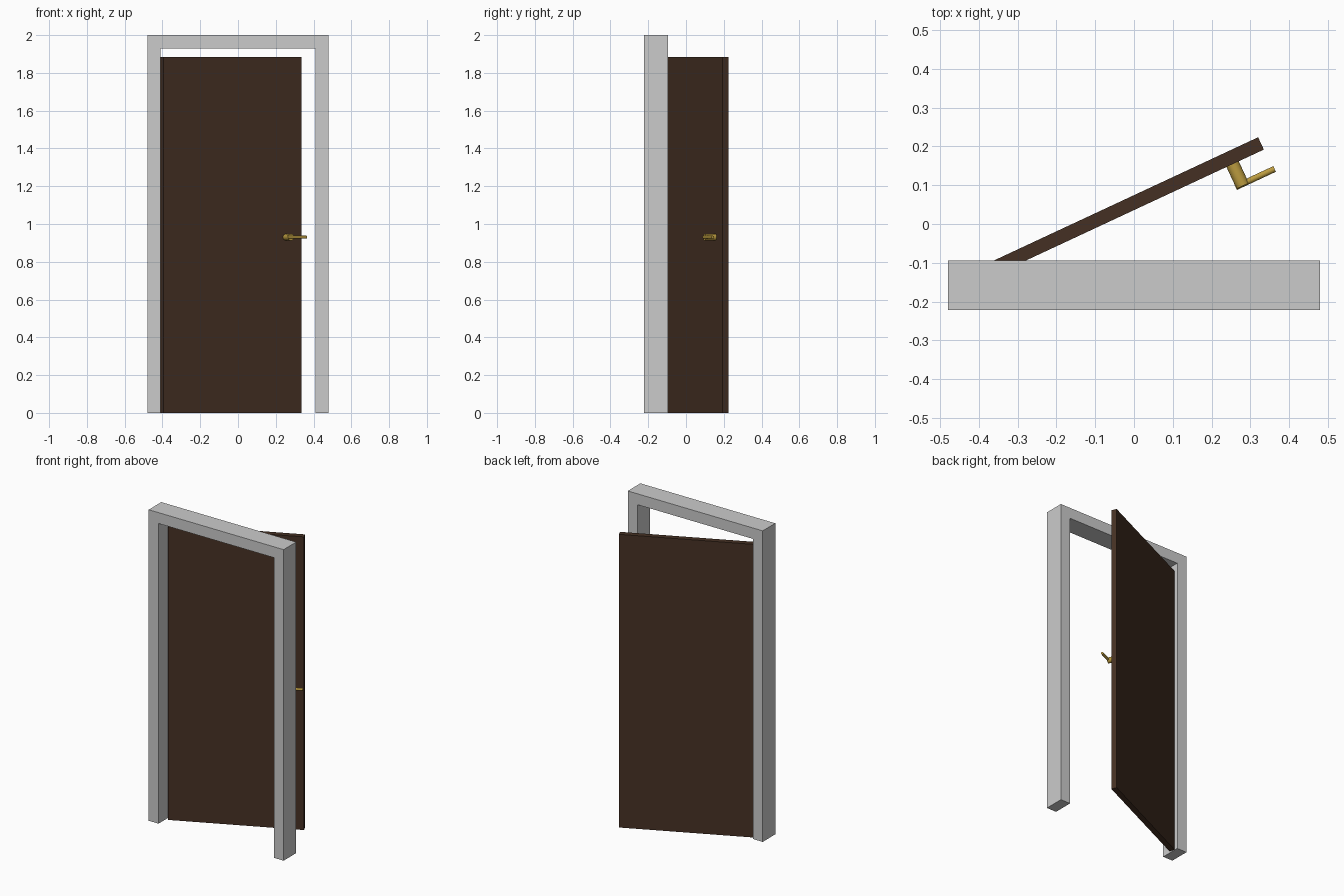
import bpy, bmesh, math
from mathutils import Matrix, Vector

if "Cube" in bpy.data.objects:
    bpy.data.objects.remove(bpy.data.objects["Cube"])

ANGLE = math.radians(25)          # how far the door is open
DOOR_W, DOOR_T, DOOR_H = 0.805, 0.035, 1.885
HANDLE_Z = 0.93


def material(name, rgb):
    m = bpy.data.materials.new(name)
    m.diffuse_color = (*rgb, 1)
    m.use_nodes = True
    m.node_tree.nodes["Principled BSDF"].inputs["Base Color"].default_value = m.diffuse_color
    return m


def finish(name, bm, mat=None, smooth=False):
    bmesh.ops.recalc_face_normals(bm, faces=bm.faces)
    me = bpy.data.meshes.new(name)
    bm.to_mesh(me)
    bm.free()
    ob = bpy.data.objects.new(name, me)
    bpy.context.collection.objects.link(ob)
    if mat:
        me.materials.append(mat)
    if smooth:
        bpy.ops.object.select_all(action='DESELECT')
        ob.select_set(True)
        bpy.context.view_layer.objects.active = ob
        bpy.ops.object.shade_smooth_by_angle(angle=math.radians(40))
    return ob


def cylinder(name, start, end, radius, mat):
    a, b = Vector(start), Vector(end)
    rot = (b - a).to_track_quat('Z', 'Y').to_matrix().to_4x4()
    bm = bmesh.new()
    bmesh.ops.create_cone(bm, cap_ends=True, segments=32, radius1=radius, radius2=radius,
                          depth=(b - a).length, matrix=Matrix.Translation((a + b) / 2) @ rot)
    return finish(name, bm, mat, smooth=True)


wood = material("dark_wood", (0.06, 0.03, 0.017))
brass = material("brass", (0.5, 0.33, 0.05))

# Door frame: one arch profile extruded through the wall depth
profile = [(-0.48, 0), (-0.48, 2), (0.48, 2), (0.48, 0),
           (0.41, 0), (0.41, 1.93), (-0.41, 1.93), (-0.41, 0)]
bm = bmesh.new()
face = bm.faces.new([bm.verts.new((x, -0.222, z)) for x, z in profile])
ext = bmesh.ops.extrude_face_region(bm, geom=[face])
bmesh.ops.translate(bm, vec=(0, 0.128, 0),
                    verts=[v for v in ext["geom"] if isinstance(v, bmesh.types.BMVert)])
finish("door_frame", bm)

# Door leaf: local origin at the free edge of its front face
bm = bmesh.new()
bmesh.ops.create_cube(bm, size=1, matrix=Matrix.Translation((-DOOR_W / 2, DOOR_T / 2, DOOR_H / 2))
                      @ Matrix.Diagonal((DOOR_W, DOOR_T, DOOR_H, 1)))
parts = [finish("door_leaf", bm, wood)]

# Handle: stem out of the front face, lever parallel to the door
parts.append(cylinder("handle_stem", (-0.089, 0, HANDLE_Z), (-0.089, -0.062, HANDLE_Z), 0.0175, brass))
parts.append(cylinder("handle_lever", (-0.107, -0.057, HANDLE_Z), (0.004, -0.057, HANDLE_Z), 0.008, brass))

# Swing door and handle open
for ob in parts:
    ob.matrix_world = Matrix.Translation((0.335, 0.192, 0)) @ Matrix.Rotation(ANGLE, 4, 'Z')
